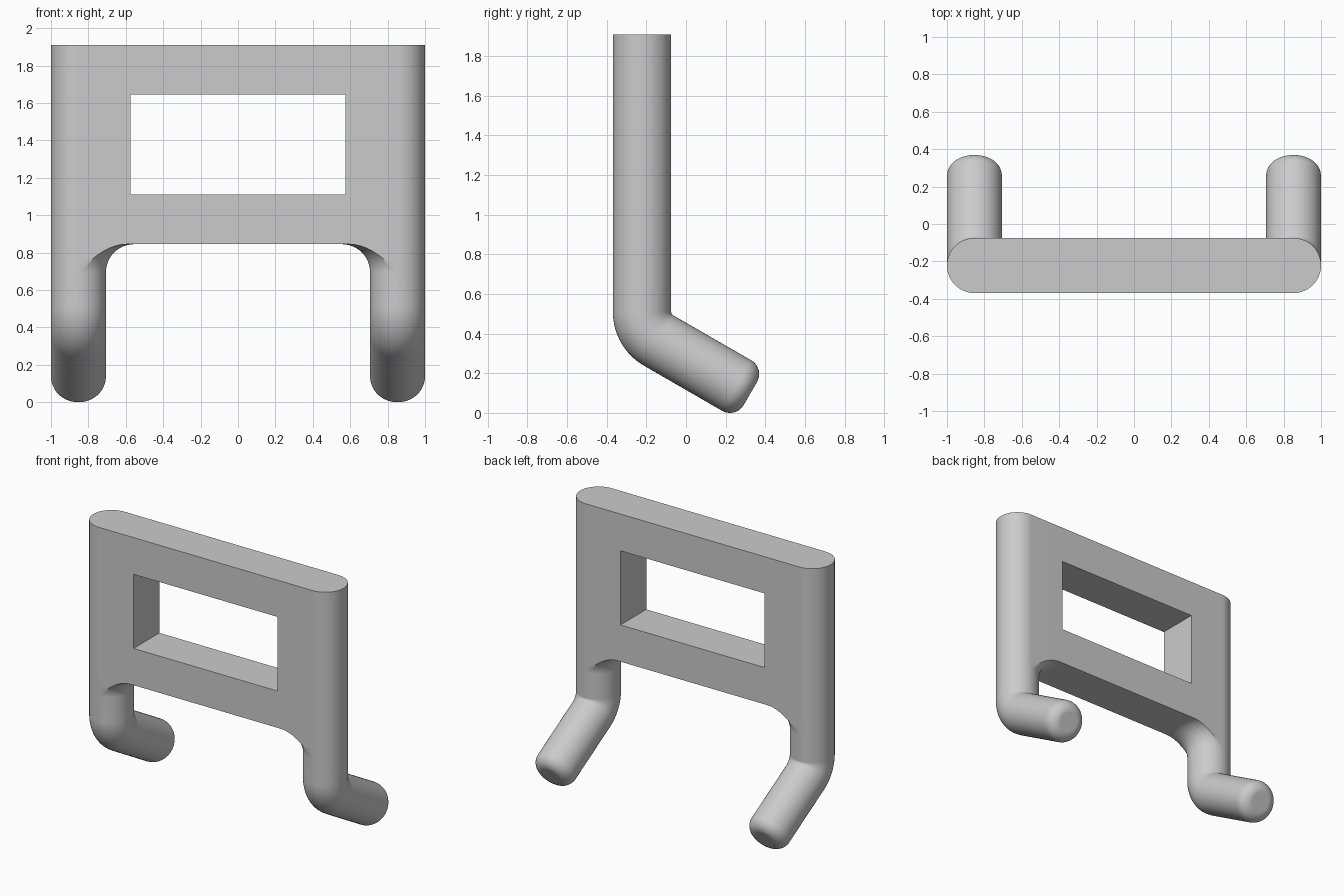
import bpy
import bmesh
from math import sin, cos, asin, pi, radians

if "Cube" in bpy.data.objects:
    bpy.data.objects.remove(bpy.data.objects["Cube"], do_unlink=True)

R = 0.147                      # tube radius, also half the panel thickness
LEG_X, PANEL_Y = 0.853, -0.222
PANEL_BOTTOM, TOP = 0.845, 1.91
FILLET = 0.15                  # between panel underside and legs
BEND_Z, BEND_R, BEND = 0.51, 0.167, radians(60)
FOOT, ROUND = 0.535, 0.08      # foot length and rounding of its end
N = 24                         # segments per half circle

grey = bpy.data.materials.new("grey")
grey.use_nodes = True
colour = (0.6, 0.6, 0.6, 1)
grey.diffuse_color = colour
grey.node_tree.nodes["Principled BSDF"].inputs["Base Color"].default_value = colour


def leg_rings():
    """Rings from top to foot: y, z, tilt, outer radius, inner radius."""
    rings = []
    for i in range(13):        # flare into the panel
        t = pi / 2 * (1 - i / 12)
        rings.append((PANEL_Y, PANEL_BOTTOM - FILLET * (1 - sin(t)), 0,
                      R, R + FILLET * (1 - cos(t))))
    cy = PANEL_Y + BEND_R
    for i in range(17):        # elbow
        a = BEND * i / 16
        rings.append((cy - BEND_R * cos(a), BEND_Z - BEND_R * sin(a), a, R, R))
    y, z = rings[-1][:2]
    for i in range(11):        # rounded foot end
        b = pi / 2 * i / 10
        d = FOOT - ROUND * (1 - sin(b))
        r = R - ROUND * (1 - cos(b))
        rings.append((y + d * sin(BEND), z - d * cos(BEND), BEND, r, r))
    return rings


def add_ring(bm, side, y, z, tilt, r, rho):
    """Outer half circle, then the inner arc clipped to the panel thickness."""
    phi = asin(min(1, r / rho))
    pts = [(r * cos(a), r * sin(a)) for a in (pi / 2 + pi * i / N for i in range(N + 1))]
    pts += [(rho * cos(a), rho * sin(a))
            for a in (phi * (2 * i / N - 1) for i in range(N + 1))]
    return [bm.verts.new((side * (LEG_X - u), y + v * cos(tilt), z + v * sin(tilt)))
            for u, v in pts]


bm = bmesh.new()
tops = {}
for side in (1, -1):
    rings = [add_ring(bm, side, *ring) for ring in leg_rings()]
    for a, b in zip(rings, rings[1:]):
        for i in range(len(a)):
            j = (i + 1) % len(a)
            bm.faces.new((a[i], a[j], b[j], b[i]))
    bm.faces.new(rings[-1])
    tops[side] = rings[0]

# Panel underside, walls and top
left, right = tops[1], tops[-1]
bm.faces.new(left[N + 1:] + right[N + 1:][::-1])
outline = left[:N + 2] + right[:N + 2][::-1] + [right[-1], left[-1]]
upper = [bm.verts.new((v.co.x, v.co.y, TOP)) for v in outline]
for i in range(len(outline)):
    j = (i + 1) % len(outline)
    bm.faces.new((outline[i], outline[j], upper[j], upper[i]))
bm.faces.new(upper)
bmesh.ops.remove_doubles(bm, verts=bm.verts, dist=0.00001)
bmesh.ops.recalc_face_normals(bm, faces=bm.faces)
mesh = bpy.data.meshes.new("hook_bracket")
bm.to_mesh(mesh)
bm.free()
bracket = bpy.data.objects.new("hook_bracket", mesh)
bpy.context.collection.objects.link(bracket)
mesh.materials.append(grey)

# Rectangular window through the panel
bpy.ops.mesh.primitive_cube_add(size=1, location=(0, PANEL_Y, 1.3775))
cutter = bpy.context.object
cutter.name = "window_cutter"
cutter.scale = (1.15, 1, 0.535)
cutter.hide_render = True
cutter.data.materials.append(grey)
cut = bracket.modifiers.new("window", "BOOLEAN")
cut.operation, cut.solver, cut.object = "DIFFERENCE", "EXACT", cutter
bpy.ops.object.select_all(action="DESELECT")
bracket.select_set(True)
bpy.context.view_layer.objects.active = bracket
bpy.ops.object.modifier_apply(modifier=cut.name)
bpy.data.objects.remove(cutter, do_unlink=True)

# Smooth tubes, crisp panel edges
bpy.ops.object.shade_smooth_by_angle(angle=radians(30))
weighted = bracket.modifiers.new("flat_panel_normals", "WEIGHTED_NORMAL")
weighted.keep_sharp = True
